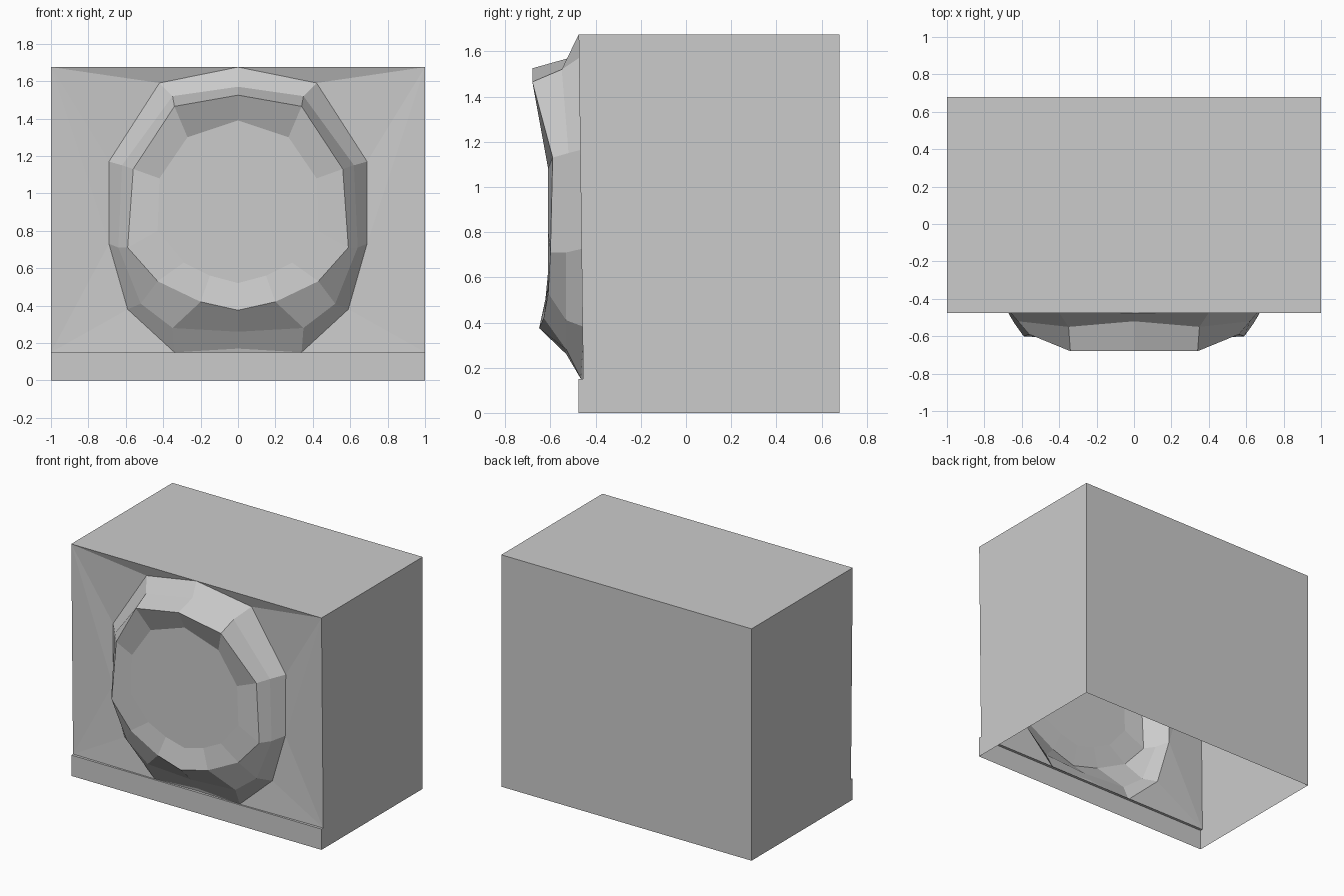
import bpy, bmesh

# Remove the default cube
cube = bpy.data.objects.get("Cube")
if cube:
    bpy.data.objects.remove(cube)

grey = bpy.data.materials.new("plain_grey")
grey.use_nodes = True
colour = (0.6, 0.6, 0.6, 1)
grey.diffuse_color = colour
grey.node_tree.nodes["Principled BSDF"].inputs["Base Color"].default_value = colour

W, TOP, PLINTH = 1.0, 1.675, 0.15
FRONT, BACK, RECESS = -0.475, 0.68, -0.455


def finish(name, bm):
    mesh = bpy.data.meshes.new(name)
    bm.to_mesh(mesh)
    bm.free()
    mesh.materials.append(grey)
    obj = bpy.data.objects.new(name, mesh)
    bpy.context.collection.objects.link(obj)
    return obj


def polys(name, faces):
    """Build flat faces from lists of points, sharing equal corners."""
    bm = bmesh.new()
    for face in faces:
        bm.faces.new([bm.verts.new(p) for p in face])
    bmesh.ops.remove_doubles(bm, verts=bm.verts, dist=0.0005)
    return finish(name, bm)


def mirrored(faces):
    return faces + [[(-x, y, z) for x, y, z in reversed(f)] for f in faces]


# Half loops of the bezel from top centre to bottom centre (x, y, z)
outer = [(0, FRONT, TOP), (.42, -.445, 1.59), (.69, -.44, 1.17), (.69, -.445, .73),
         (.59, -.45, .38), (.34, -.465, .15), (0, -.46, .17)]
middle = [(0, -.52, 1.57), (.35, -.55, 1.52), (.62, -.52, 1.15), (.64, -.53, .71),
          (.52, -.53, .41), (.35, -.53, .28), (0, -.53, .26)]
crest = [(0, -.68, 1.525), (.34, -.68, 1.465), (.56, -.59, 1.13), (.59, -.6, .71),
         (.43, -.61, .53), (.2, -.63, .42), (0, -.65, .375)]
inner = [(0, -.61, 1.39), (.27, -.61, 1.3), (.42, -.61, 1.08), (.43, -.61, .8),
         (.29, -.61, .63), (.15, -.61, .56), (0, -.61, .52)]

# Open-bottomed shell: top, back and sides
side = [(W, FRONT, 0), (W, BACK, 0), (W, BACK, TOP), (W, FRONT, TOP),
        (W, RECESS, PLINTH), (W, FRONT, PLINTH)]
shell = mirrored([side])
shell.append([(-W, FRONT, TOP), (W, FRONT, TOP), (W, BACK, TOP), (-W, BACK, TOP)])
shell.append([(W, BACK, 0), (-W, BACK, 0), (-W, BACK, TOP), (W, BACK, TOP)])
polys("cabinet_shell", shell)

# Plinth strip and its narrow ledge
polys("front_plinth", [
    [(-W, FRONT, 0), (W, FRONT, 0), (W, FRONT, PLINTH), (-W, FRONT, PLINTH)],
    [(-W, FRONT, PLINTH), (W, FRONT, PLINTH), (W, RECESS, PLINTH), (-W, RECESS, PLINTH)]])

# Front panel fanned around the bezel
tr, br, bm_mid = (W, FRONT, TOP), (W, RECESS, PLINTH), (0, RECESS, PLINTH)
panel = [[tr, outer[i], outer[i + 1]] for i in range(3)]
panel += [[tr, outer[3], br]]
panel += [[br, outer[i], outer[i + 1]] for i in (3, 4)]
panel += [[br, outer[5], bm_mid], [bm_mid, outer[5], outer[6]]]
polys("front_panel", mirrored(panel))

# Faceted bezel
bezel = []
for a, b in ((outer, middle), (middle, crest), (crest, inner)):
    bezel += [[a[i], b[i], b[i + 1], a[i + 1]] for i in range(6)]
polys("window_bezel", mirrored(bezel))

# Flat round window
polys("window_disc", [[(-x, y, z) for x, y, z in inner] + inner[-2:0:-1]])
